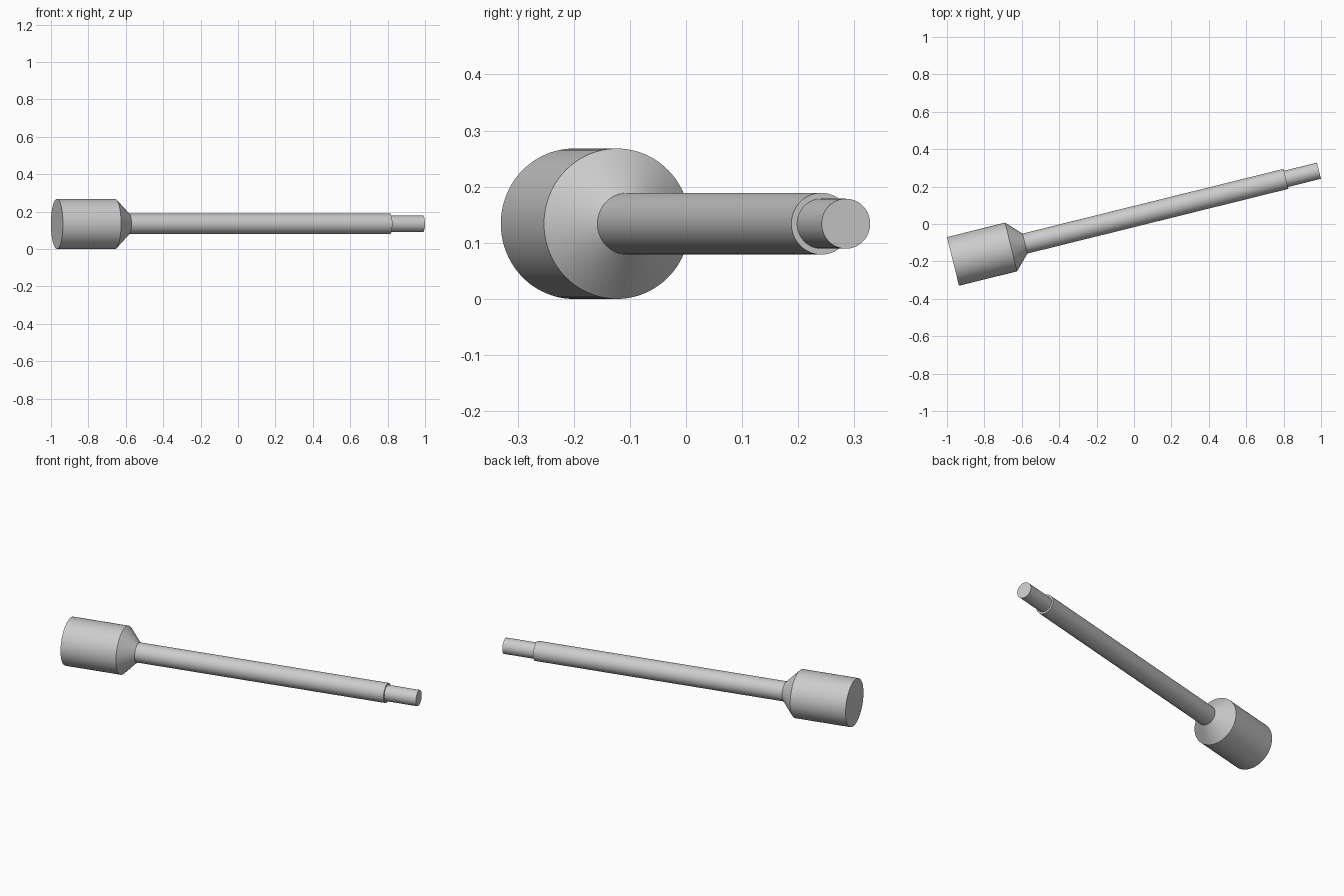
import bpy, bmesh, math
from mathutils import Matrix, Vector

cube = bpy.data.objects.get("Cube")
if cube:
    bpy.data.objects.remove(cube, do_unlink=True)

SIDES = 96
START = Vector((-0.968, -0.2, 0.134))  # centre of the wide end
TILT = math.radians(13.92)             # heading of the axis in plan

steel = bpy.data.materials.new("plain grey")
steel.use_nodes = True
grey = (0.6, 0.6, 0.6, 1)
steel.diffuse_color = grey
steel.node_tree.nodes["Principled BSDF"].inputs["Base Color"].default_value = grey

# Stepped profile: (distance along axis, radius)
profile = [
    (0, 0.134), (0.32, 0.134),         # wide head
    (0.397, 0.055),                    # cone down to the shaft
    (1.834, 0.055), (1.834, 0.0445),   # shaft and its shoulder
    (2.016, 0.0445),                   # narrow tip
]

# Lathe the profile about the axis
bm = bmesh.new()
rings = []
for dist, radius in profile:
    angles = [math.tau * i / SIDES for i in range(SIDES)]
    rings.append([bm.verts.new((dist, radius * math.cos(a), radius * math.sin(a)))
                  for a in angles])
for a, b in zip(rings, rings[1:]):
    for i in range(SIDES):
        j = (i + 1) % SIDES
        bm.faces.new((a[i], a[j], b[j], b[i]))

# Flat end caps
bm.faces.new(rings[0])
bm.faces.new(rings[-1])
bmesh.ops.recalc_face_normals(bm, faces=bm.faces)
bm.transform(Matrix.Translation(START) @ Matrix.Rotation(TILT, 4, "Z"))

mesh = bpy.data.meshes.new("stepped_rod")
bm.to_mesh(mesh)
bm.free()
mesh.materials.append(steel)
rod = bpy.data.objects.new("stepped_rod", mesh)
bpy.context.collection.objects.link(rod)

# Smooth round sides, sharp steps
bpy.ops.object.select_all(action="DESELECT")
rod.select_set(True)
bpy.context.view_layer.objects.active = rod
bpy.ops.object.shade_smooth_by_angle(angle=math.radians(25))
